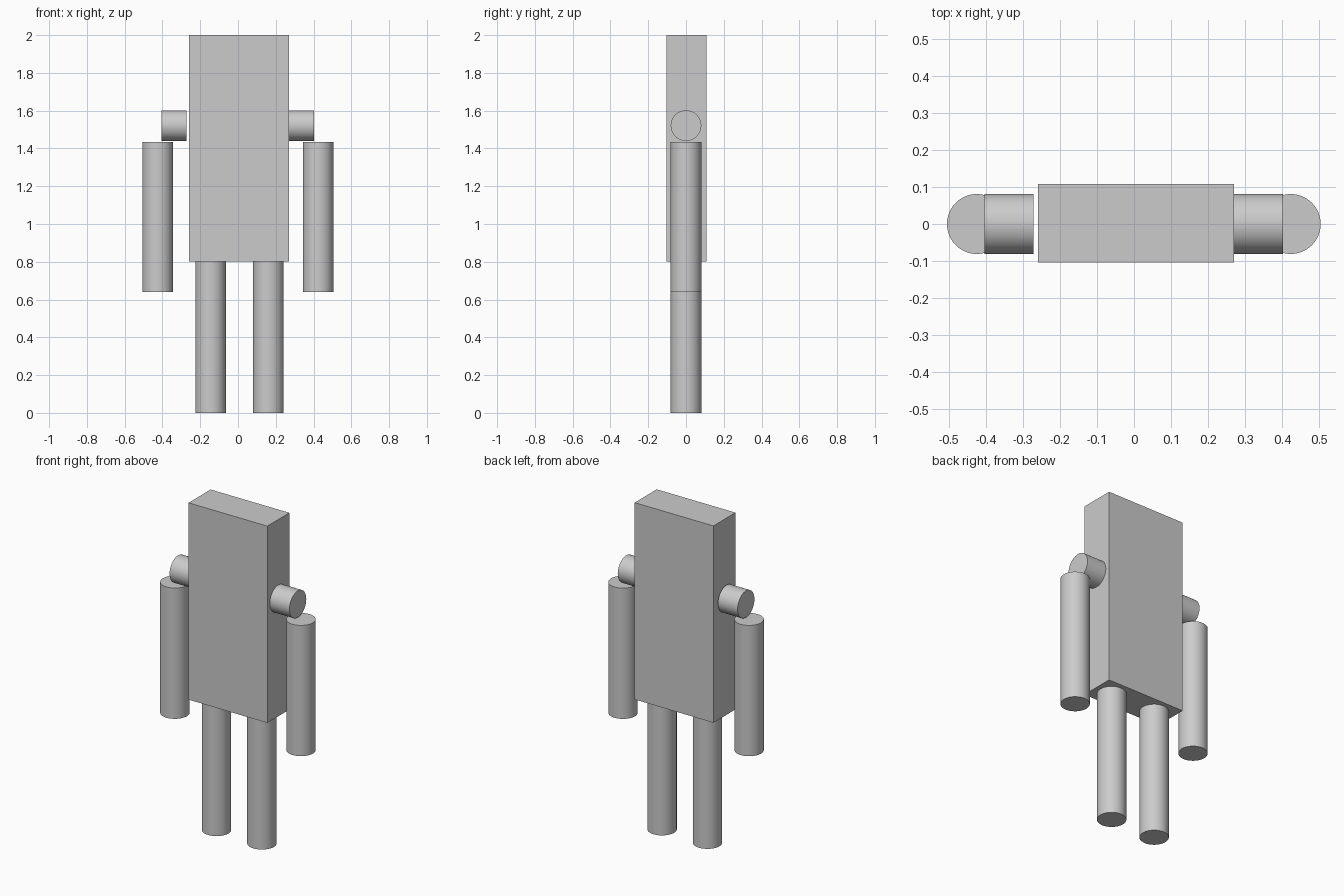
import bpy
import math

if "Cube" in bpy.data.objects:
    bpy.data.objects.remove(bpy.data.objects["Cube"])

grey = bpy.data.materials.new("light grey")
grey.diffuse_color = (0.6, 0.6, 0.6, 1)
grey.use_nodes = True
grey.node_tree.nodes["Principled BSDF"].inputs["Base Color"].default_value = grey.diffuse_color

RADIUS = 0.081


def finish(name):
    obj = bpy.context.object
    obj.name = name
    obj.data.materials.append(grey)
    return obj


def rod(name, center, length, rotation=(0, 0, 0)):
    bpy.ops.mesh.primitive_cylinder_add(
        vertices=64, radius=RADIUS, depth=length, location=center, rotation=rotation)
    finish(name)
    bpy.ops.object.shade_smooth_by_angle(angle=math.radians(30))


# Flat slab forming the torso and head
bpy.ops.mesh.primitive_cube_add(size=1, location=(0.005, 0.002, 1.401))
body = finish("body")
body.scale = (0.53, 0.212, 1.198)

# Paired limbs: shoulder stub, hanging arm, leg
for side, shoulder_x, arm_x, leg_x in (
        ("left", -0.338, -0.425, -0.145),
        ("right", 0.337, 0.424, 0.161)):
    rod(side + "_shoulder", (shoulder_x, 0, 1.521), 0.132, (0, math.pi / 2, 0))
    rod(side + "_arm", (arm_x, 0, 1.037), 0.796)
    rod(side + "_leg", (leg_x, 0, 0.401), 0.802)
